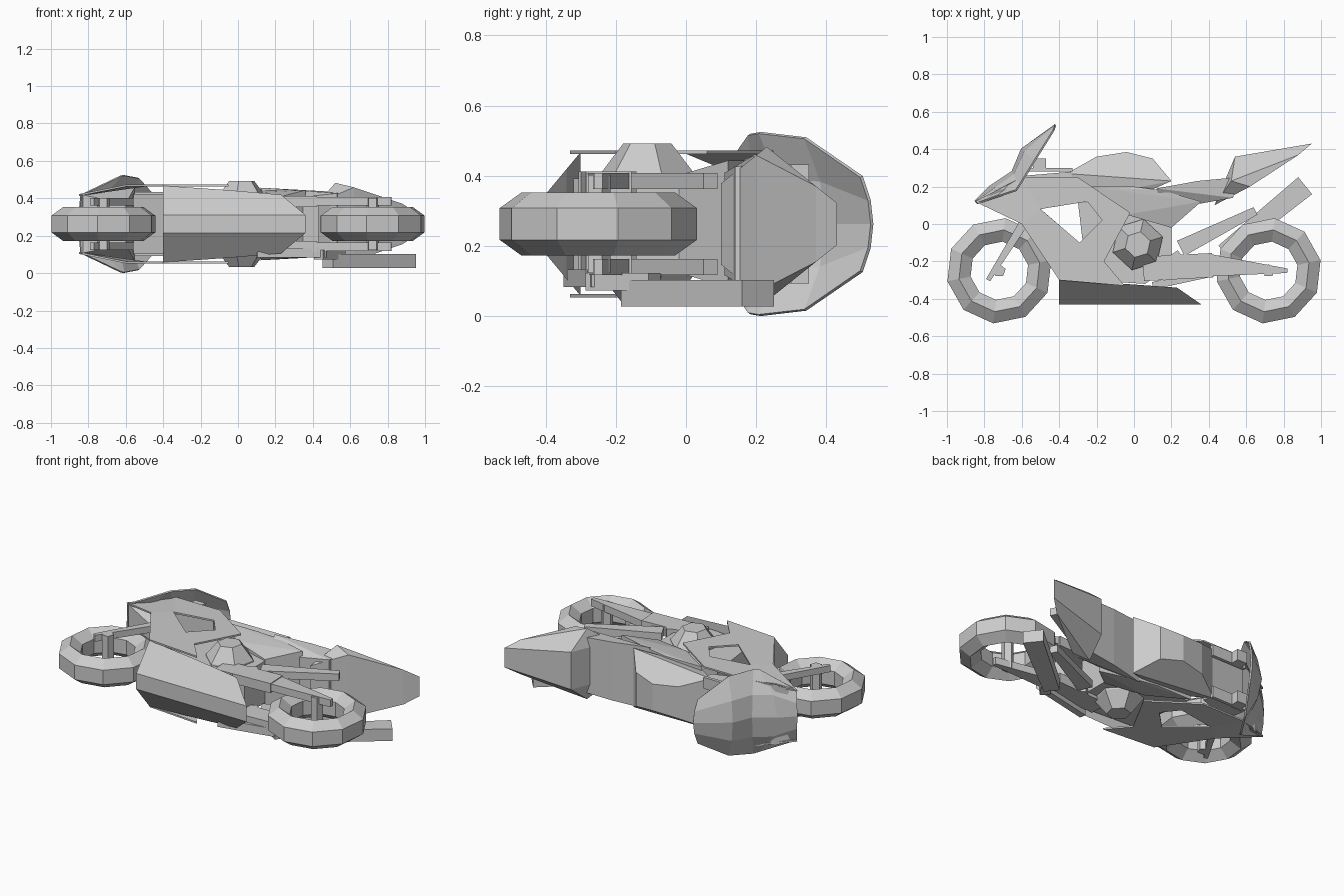
import bpy, bmesh, math
from mathutils import Vector

cube = bpy.data.objects.get("Cube")
if cube:
    bpy.data.objects.remove(cube, do_unlink=True)

# The bike lies on its side, so its own centre plane is level at this height
MIDDLE = .2625

grey = bpy.data.materials.new("plain grey")
grey.use_nodes = True
grey.diffuse_color = (.6, .6, .6, 1)
shader = grey.node_tree.nodes["Principled BSDF"]
shader.inputs["Base Color"].default_value = grey.diffuse_color


def finish(name, bm):
    """Turn a bmesh into a named flat shaded object."""
    bmesh.ops.recalc_face_normals(bm, faces=bm.faces)
    mesh = bpy.data.meshes.new(name)
    bm.to_mesh(mesh)
    bm.free()
    mesh.materials.append(grey)
    obj = bpy.data.objects.new(name, mesh)
    bpy.context.collection.objects.link(obj)
    return obj


def hull(name, points):
    """Faceted solid around points given as (x, y, offset from the centre plane)."""
    bm = bmesh.new()
    for x, y, offset in points:
        bm.verts.new((x, y, MIDDLE + offset))
    bmesh.ops.convex_hull(bm, input=bm.verts)
    loose = [v for v in bm.verts if not v.link_faces]
    bmesh.ops.delete(bm, geom=loose, context='VERTS')
    return finish(name, bm)


def body(name, outline, width, widest=0, slope=0):
    """Symmetric solid from a side outline, narrowing away from its widest level."""
    points = []
    for x, y in outline:
        half = max(.02, width - slope * abs(y - widest))
        points += [(x, y, half), (x, y, -half)]
    return hull(name, points)


def circle(x, y, radius, sides, turn=0):
    angles = [turn + math.tau * i / sides for i in range(sides)]
    return [(x + radius * math.cos(a), y + radius * math.sin(a)) for a in angles]


def drum(name, x, y, sides, rings):
    """Symmetric stepped cylinder across the bike; rings are (radius, half width)."""
    points = []
    for radius, half in rings:
        for px, py in circle(x, y, radius, sides, .3):
            points += [(px, py, half), (px, py, -half)]
    return hull(name, points)


def beam(name, start, end, thick, inner, outer, taper=1):
    """Flat bar between two points, filling the offsets from inner to outer."""
    a, b = Vector(start), Vector(end)
    across = (b - a).orthogonal().normalized() * thick / 2
    corners = [a + across, a - across, b + across * taper, b - across * taper]
    return hull(name, [(p.x, p.y, o) for p in corners for o in (inner, outer)])


def beam_pair(name, start, end, thick, inner, outer, taper=1):
    for side, sign in (("left", -1), ("right", 1)):
        beam(f"{side}_{name}", start, end, thick, sign * inner, sign * outer, taper)


def skin(name, points, faces):
    """Thin sheet mirrored over the centre plane."""
    bm = bmesh.new()
    for sign in (1, -1):
        verts = [bm.verts.new((x, y, MIDDLE + sign * offset)) for x, y, offset in points]
        for face in faces:
            bm.faces.new([verts[i] for i in face])
    bmesh.ops.remove_doubles(bm, verts=bm.verts, dist=.001)
    solidify = finish(name, bm).modifiers.new("thickness", 'SOLIDIFY')
    solidify.thickness = .01
    solidify.offset = 0


def wheel(name, x, y, sides=10):
    """Chunky faceted ring with a six sided section."""
    bm = bmesh.new()
    loops = []
    for across, offset in circle(.22, 0, 1, 6, math.pi / 6):
        radius = .22 + .073 * (across - .22)
        loops.append([bm.verts.new((px, py, MIDDLE + .09 * offset))
                      for px, py in circle(x, y, radius, sides, .2)])
    for loop, following in zip(loops, loops[1:] + loops[:1]):
        for i in range(sides):
            j = (i + 1) % sides
            bm.faces.new((loop[i], loop[j], following[j], following[i]))
    return finish(name, bm)


# Wheels, axles and forks
for end, x in (("front", -.72), ("rear", .72)):
    wheel(f"{end}_wheel", x, -.25)
    drum(f"{end}_axle", x, -.25, 5, [(.035, .14)])
beam_pair("fork", (-.58, .02), (-.78, -.3), .05, .1, .14, taper=.5)

# Windscreen flowing down into the nose: spine point, edge point, half width
screen = []
for spine, edge, half in (((-.85, .12), (-.84, .11), .155),
                          ((-.77, .2), (-.63, .18), .255),
                          ((-.65, .28), (-.61, .21), .26),
                          ((-.6, .4), (-.53, .34), .245),
                          ((-.42, .53), (-.43, .5), .135)):
    for share in (0, .5, 1):
        # The sheet bows, staying close to the spine until it nears the edge
        point = Vector(spine).lerp(Vector(edge), share ** 2)
        screen.append((point.x, point.y, half * share))
cells = [3 * row + column for row in range(4) for column in range(2)]
skin("windscreen", screen, [(i, i + 1, i + 4, i + 3) for i in cells])
body("nose", [(-.83, .11), (-.74, .18), (-.6, .2), (-.55, .2), (-.6, .02)], .2, .2, .5)

# Fairing sides with an open vent, drawn in towards the nose
panel = [(-.85, .12), (-.6, .25), (-.3, .25), (-.02, .06), (-.16, -.2), (-.05, -.33),
         (-.4, -.3), (-.6, 0), (-.5, .08), (-.25, .12), (-.17, .02), (-.29, -.1)]
skin("fairing_sides", [(x, y, .205 + min(0, (x + .6) / 5)) for x, y in panel],
     [(0, 1, 8, 7), (1, 2, 9, 8), (2, 3, 10, 9), (3, 4, 11, 10),
      (4, 5, 6), (4, 6, 11), (6, 7, 8, 11)])

# Belly pan
body("belly_pan", [(-.4, -.43), (-.4, -.3), (-.05, -.32), (.23, -.34), (.36, -.43)],
     .205, -.3, 1.2)

# Engine block and round side covers
body("engine", [(-.3, .12), (.12, .08), (.2, 0), (.2, -.22), (.06, -.32), (-.25, -.3)], .13)
drum("engine_covers", .02, -.11, 6, [(.14, .14), (.07, .23)])

# Tank
body("tank", [(-.36, .27), (-.2, .36), (-.04, .385), (.1, .35), (.2, .23), (.02, .15), (-.2, .15)],
     .19, .22, .65)

# Frame and seat
body("frame", [(-.25, .2), (0, .2), (-.04, .05), (.2, -.02), (.36, .12), (.15, .18)], .19, .15, .3)
body("seat", [(.12, .19), (.34, .23), (.55, .25), (.53, .14), (.36, .11), (.15, .1)], .2, .2, .6)

# Tail cowl
body("tail", [(.54, .36), (.95, .43), (.88, .37), (.62, .2), (.43, .1), (.52, .23)], .22, .23, .8)

# Swingarms and wheel guards
beam_pair("swingarm", (.05, -.24), (.42, -.22), .13, .09, .15)
beam_pair("swingarm_end", (.4, -.22), (.82, -.25), .12, .1, .145, taper=.2)
beam_pair("swingarm_brace", (.13, -.27), (.25, -.16), .1, .09, .15, taper=.5)
beam_pair("wheel_guard", (.25, -.13), (.65, .07), .09, .1, .145, taper=.5)

# Exhaust, on one side only
beam("exhaust_pipe", (.1, -.33), (.47, -.25), .04, -.13, -.18)
beam("exhaust_bend", (.43, -.27), (.55, -.09), .06, -.14, -.19)
beam("muffler", (.48, -.15), (.915, .205), .09, -.16, -.235, taper=1.3)

# Handlebars and reservoirs
beam_pair("handlebar", (-.57, .29), (-.33, .29), .02, .1, .17)
beam_pair("reservoir", (-.54, .32), (-.47, .32), .06, .1, .17)
beam("steering_head", (-.57, .2), (-.33, .25), .12, -.16, .16, taper=.5)
